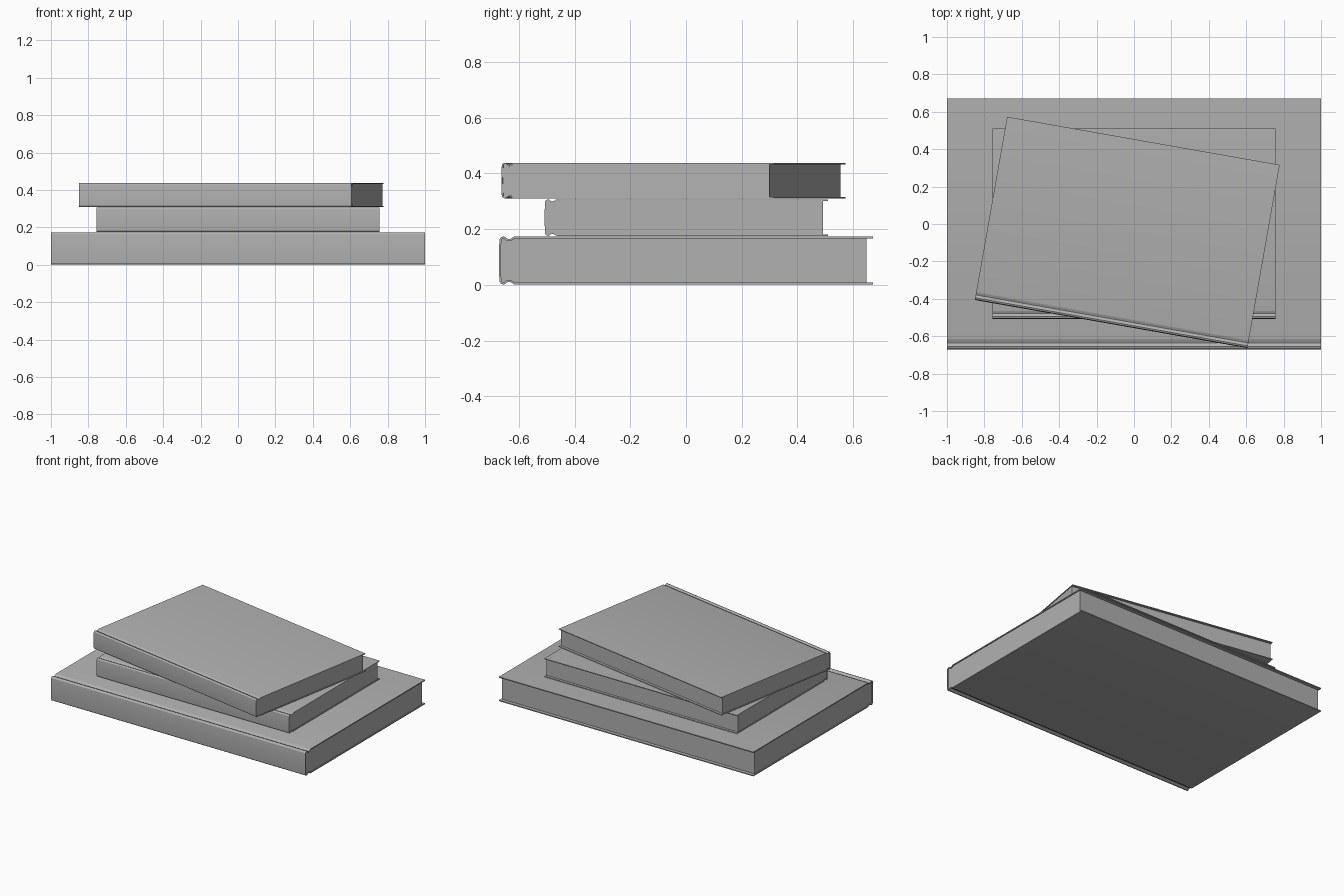
import bpy, bmesh
from math import radians
from mathutils import Vector, Matrix

if "Cube" in bpy.data.objects:
    bpy.data.objects.remove(bpy.data.objects["Cube"])

HALF_LEN, HEIGHT, BACK, THICK = 1.0, 0.173, 0.672, 0.007

# Upper half of the cover cross-section (y, z above mid-height), board edge to spine
MID = HEIGHT / 2
upper = [(BACK, MID), (-0.612, MID), (-0.620, MID - 0.002), (-0.628, MID - 0.008),
         (-0.635, MID - 0.010), (-0.642, MID - 0.008), (-0.649, MID - 0.002),
         (-0.656, MID), (-0.664, MID - 0.003), (-0.669, MID - 0.010),
         (-0.671, MID - 0.035)]
outer = upper + [(-0.672, 0)] + [(y, -z) for y, z in reversed(upper)]

grey = bpy.data.materials.new("dark_grey")
grey.diffuse_color = (0.44, 0.44, 0.44, 1)
grey.use_nodes = True
grey.node_tree.nodes["Principled BSDF"].inputs["Base Color"].default_value = grey.diffuse_color


def offset_inward(path, dist):
    pts = [Vector(p) for p in path]
    result = []
    for i, p in enumerate(pts):
        t = (pts[min(i + 1, len(pts) - 1)] - pts[max(i - 1, 0)]).normalized()
        result.append((p.x - t.y * dist, p.y + t.x * dist))
    return result


def extrude_profile(name, profile, half_len, matrix):
    bm = bmesh.new()
    face = bm.faces.new([bm.verts.new((-half_len, y, z + MID)) for y, z in profile])
    ext = bmesh.ops.extrude_face_region(bm, geom=[face])
    verts = [g for g in ext["geom"] if isinstance(g, bmesh.types.BMVert)]
    bmesh.ops.translate(bm, verts=verts, vec=(2 * half_len, 0, 0))
    # extrusion keeps the starting cap, so the solid is closed
    bmesh.ops.recalc_face_normals(bm, faces=bm.faces)
    mesh = bpy.data.meshes.new(name)
    bm.to_mesh(mesh)
    bm.free()
    mesh.transform(matrix)
    mesh.materials.append(grey)
    obj = bpy.data.objects.new(name, mesh)
    bpy.context.collection.objects.link(obj)
    bpy.ops.object.select_all(action='DESELECT')
    obj.select_set(True)
    bpy.context.view_layer.objects.active = obj
    bpy.ops.object.shade_smooth_by_angle(angle=radians(30))
    return obj


inner = offset_inward(outer, -THICK)
if max(z for y, z in inner) > MID:  # keep the offset inside the cover
    inner = offset_inward(outer, THICK)
cover = outer + inner[::-1]
# Page block fills the cover, stopping short of the fore edge
pages = [(min(y, 0.648), z) for y, z in inner]


def book(name, location, scale, angle):
    m = (Matrix.Translation(location) @ Matrix.Rotation(radians(angle), 4, 'Z')
         @ Matrix.Diagonal((scale, scale, scale, 1)))
    extrude_profile(name + "_cover", cover, HALF_LEN, m)
    extrude_profile(name + "_pages", pages, HALF_LEN - 0.006, m)


# Stack from bottom to top
book("bottom_book", (0, 0, 0.001), 1.0, 0)
book("middle_book", (0, 0.001, 0.176), 0.757, 0)
book("top_book", (-0.036, -0.045, 0.310), 0.74, -10)
